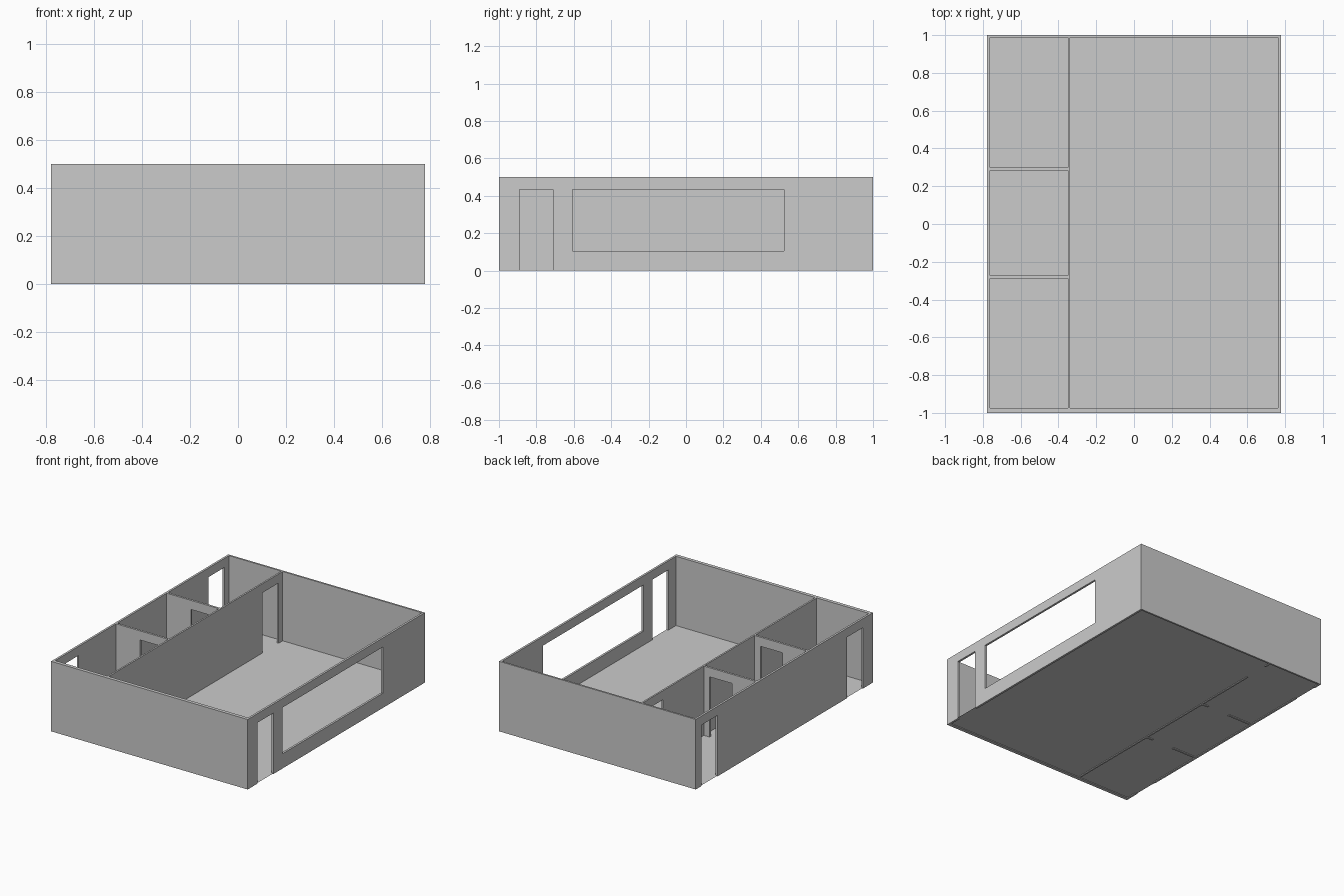
import bpy, bmesh
from mathutils import Vector, Matrix

if "Cube" in bpy.data.objects:
    bpy.data.objects.remove(bpy.data.objects["Cube"])

X, Y, H = 0.777, 1.0, 0.5      # outer half sizes and wall height
DOOR_TOP, FLOOR_Z = 0.435, 0.005


def boxes(name, specs):
    """One object from boxes given as (x0, x1, y0, y1, z0, z1)."""
    bm = bmesh.new()
    for x0, x1, y0, y1, z0, z1 in specs:
        centre = Vector((x0 + x1, y0 + y1, z0 + z1)) / 2
        size = Matrix.Diagonal((x1 - x0, y1 - y0, z1 - z0, 1))
        bmesh.ops.create_cube(bm, size=1, matrix=Matrix.Translation(centre) @ size)
    mesh = bpy.data.meshes.new(name)
    bm.to_mesh(mesh)
    bm.free()
    obj = bpy.data.objects.new(name, mesh)
    bpy.context.collection.objects.link(obj)
    return obj


def cut(target, cutter):
    cutter.hide_render = True
    mod = target.modifiers.new("cut", 'BOOLEAN')
    mod.operation, mod.solver, mod.object = 'DIFFERENCE', 'EXACT', cutter
    bpy.context.view_layer.objects.active = target
    bpy.ops.object.modifier_apply(modifier=mod.name)
    bpy.data.objects.remove(cutter)


# Wall block
walls = boxes("walls", [(-X, X, -Y, Y, 0, H)])

# Main room and the three side rooms
rooms = [(-0.338, 0.762, -0.975, 0.987)]
for y0, y1 in ((-0.975, -0.288), (-0.273, 0.284), (0.299, 0.987)):
    rooms.append((-0.762, -0.35, y0, y1))
cut(walls, boxes("room_cutter", [r + (-0.1, H + 0.1) for r in rooms]))

# Doorways in outer walls, the long partition and the cross partitions
openings = []
for x, y0 in ((X, -0.89), (-X, -0.89), (-X, 0.755), (-0.344, 0.76)):
    openings.append((x - 0.04, x + 0.04, y0, y0 + 0.18, -0.1, DOOR_TOP))
for y in (-0.28, 0.291):
    openings.append((-0.572, -0.396, y - 0.04, y + 0.04, -0.1, DOOR_TOP))
# Wide window in the right wall
openings.append((X - 0.04, X + 0.04, -0.608, 0.525, 0.105, DOOR_TOP))
cut(walls, boxes("opening_cutter", openings))

# Thin floor sheet, just above the bottom of the walls
bpy.ops.mesh.primitive_plane_add(size=2, location=(0, 0, FLOOR_Z))
floor = bpy.context.object
floor.name = "floor"
floor.scale = (X, Y, 1)
